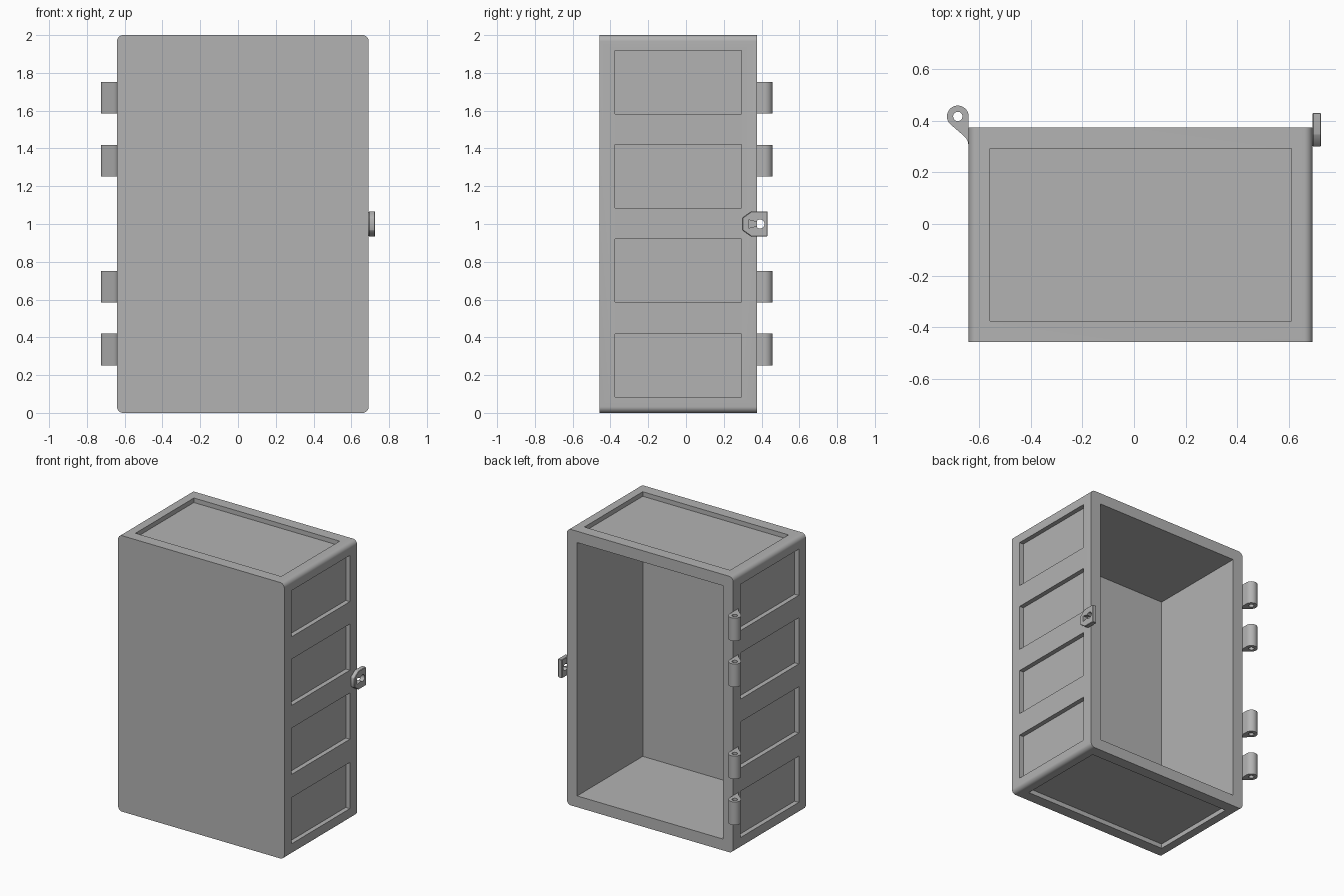
import bpy
import bmesh
from math import cos, sin, radians

if "Cube" in bpy.data.objects:
    bpy.data.objects.remove(bpy.data.objects["Cube"], do_unlink=True)

grey = bpy.data.materials.new("plain grey")
grey.use_nodes = True
colour = (0.45, 0.45, 0.45, 1)
grey.diffuse_color = colour
grey.node_tree.nodes["Principled BSDF"].inputs["Base Color"].default_value = colour

LEFT, RIGHT, FRONT, BACK, HEIGHT = -0.641, 0.692, -0.458, 0.375, 2.0
WALL, RECESS, ROUND = 0.082, 0.033, 0.033


def arc(cx, cy, r, start, end, steps):
    angles = [radians(start + (end - start) * i / steps) for i in range(steps + 1)]
    return [(cx + r * cos(a), cy + r * sin(a)) for a in angles]


def rect(a0, a1, b0, b1):
    return [(a0, b0), (a1, b0), (a1, b1), (a0, b1)]


def prism(name, outline, axis, lo, hi):
    """Extrude a flat outline along the named axis from lo to hi."""
    place = {"x": lambda a, b, t: (t, a, b),
             "y": lambda a, b, t: (a, t, b),
             "z": lambda a, b, t: (a, b, t)}[axis]
    bm = bmesh.new()
    low, high = [[bm.verts.new(place(a, b, t)) for a, b in outline] for t in (lo, hi)]
    bm.faces.new(low)
    bm.faces.new(high)
    for i in range(len(low)):
        j = (i + 1) % len(low)
        bm.faces.new((low[i], low[j], high[j], high[i]))
    bmesh.ops.recalc_face_normals(bm, faces=bm.faces)
    mesh = bpy.data.meshes.new(name)
    bm.to_mesh(mesh)
    bm.free()
    mesh.materials.append(grey)
    obj = bpy.data.objects.new(name, mesh)
    bpy.context.collection.objects.link(obj)
    return obj


def activate(obj):
    bpy.ops.object.select_all(action="DESELECT")
    obj.select_set(True)
    bpy.context.view_layer.objects.active = obj


def cut(target, *shape):
    """Subtract a prism from the target, then discard the cutter."""
    cutter = prism("cutter", *shape)
    cutter.hide_render = True
    mod = target.modifiers.new("cut", "BOOLEAN")
    mod.operation, mod.solver, mod.object = "DIFFERENCE", "EXACT", cutter
    activate(target)
    bpy.ops.object.modifier_apply(modifier=mod.name)
    bpy.data.objects.remove(cutter, do_unlink=True)


def smooth(obj):
    activate(obj)
    bpy.ops.object.shade_smooth_by_angle(angle=radians(30))


# Case: rounded shell, open at the back
corners = [(RIGHT - ROUND, HEIGHT - ROUND), (LEFT + ROUND, HEIGHT - ROUND),
           (LEFT + ROUND, ROUND), (RIGHT - ROUND, ROUND)]
outline = []
for i, (x, z) in enumerate(corners):
    outline += arc(x, z, ROUND, 90 * i, 90 * i + 90, 8)
case = prism("case", outline, "y", FRONT, BACK)
cut(case, rect(LEFT + WALL, RIGHT - WALL, WALL, HEIGHT - WALL), "y", FRONT + WALL, BACK + 0.1)

# Recessed panels: top, bottom, and four on each side
y0, y1 = FRONT + WALL, BACK - WALL
panel = rect(LEFT + WALL, RIGHT - WALL, y0, y1)
cut(case, panel, "z", HEIGHT - RECESS, HEIGHT + 0.1)
cut(case, panel, "z", -0.1, RECESS)
for z in (0.083, 0.586, 1.086, 1.583):
    side = rect(y0, y1, z, z + 0.335)
    cut(case, side, "x", RIGHT - RECESS, RIGHT + 0.1)
    cut(case, side, "x", LEFT - 0.1, LEFT + RECESS)
smooth(case)

# Hinge knuckles with pin holes
px, py, pr = -0.683, 0.417, 0.042
knuckle = arc(px, py, pr, 0, 229, 24) + [(-0.661, 0.343), (-0.651, 0.332),
                                       (-0.644, 0.319), (LEFT, 0.303)]
for i, z in enumerate((0.252, 0.585, 1.252, 1.585)):
    hinge = prism(f"hinge_{i + 1}", knuckle, "z", z, z + 0.167)
    cut(hinge, arc(px, py, 0.018, 0, 345, 23), "z", z - 0.1, z + 0.3)
    smooth(hinge)

# Latch plate with a keyhole
plate = [(0.3, 0.966), (0.347, 0.933), (0.431, 0.933),
         (0.431, 1.067), (0.347, 1.067), (0.3, 1.034)]
latch = prism("latch", plate, "x", RIGHT, 0.725)
activate(latch)
bevel = latch.modifiers.new("edge", "BEVEL")
bevel.width, bevel.segments = 0.003, 1
bpy.ops.object.modifier_apply(modifier=bevel.name)
keyhole = arc(0.392, 1, 0.024, -150, 150, 20) + [(0.33, 1.022), (0.33, 0.978)]
cut(latch, keyhole, "x", RIGHT - 0.1, 0.8)
smooth(latch)
